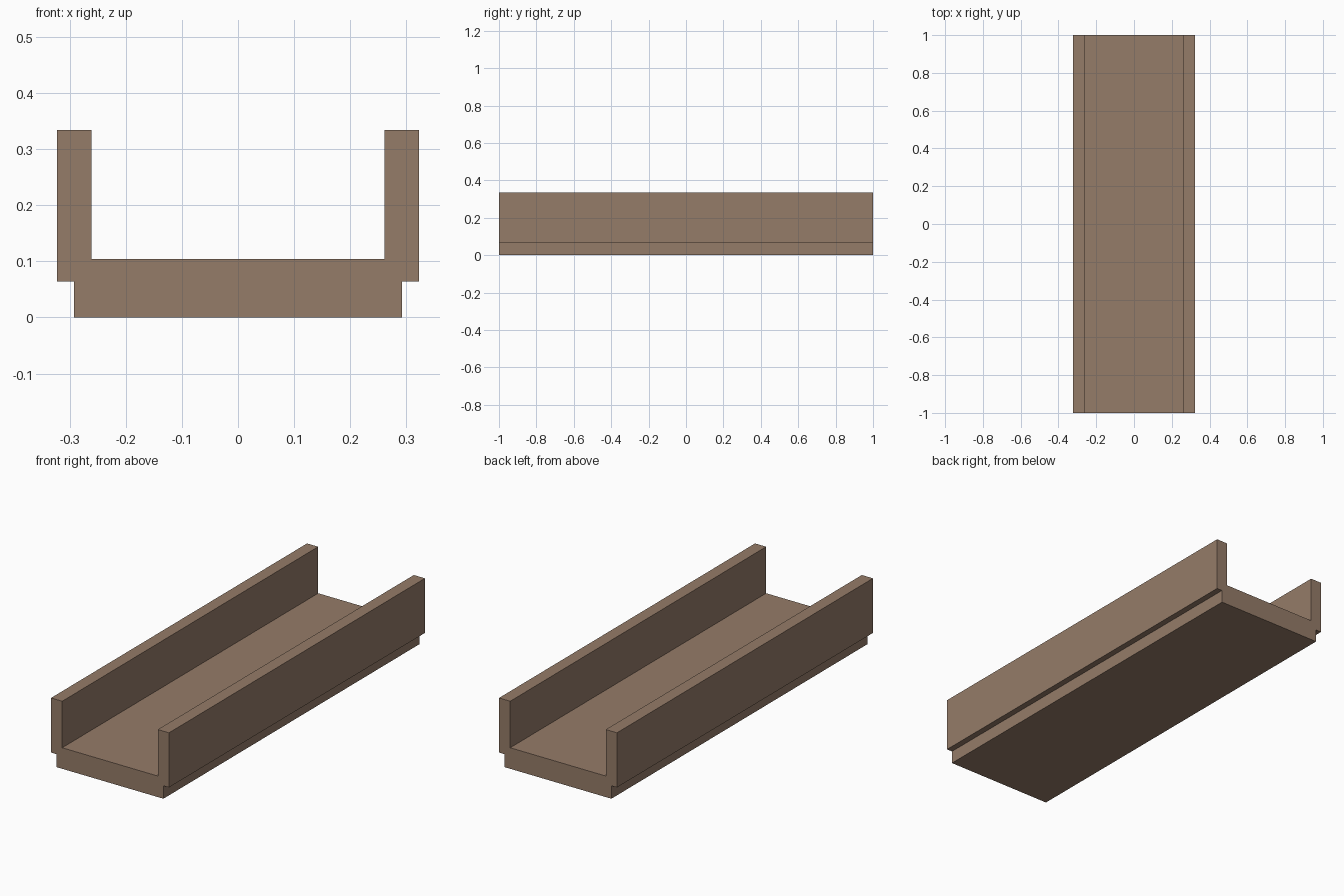
import bpy
import bmesh

if "Cube" in bpy.data.objects:
    bpy.data.objects.remove(bpy.data.objects["Cube"])

LENGTH = 2.0

# Right half of the channel cross-section (x, z), from the bottom up to the floor
half = [(0.292, 0.0), (0.292, 0.064), (0.3225, 0.064),
        (0.3225, 0.334), (0.2615, 0.334), (0.2615, 0.104)]
profile = half + [(-x, z) for x, z in reversed(half)]

# Sweep the mirrored profile along y
bm = bmesh.new()
face = bm.faces.new([bm.verts.new((x, -LENGTH / 2, z)) for x, z in profile])
swept = bmesh.ops.extrude_face_region(bm, geom=[face])
bmesh.ops.translate(bm, vec=(0, LENGTH, 0),
                    verts=[v for v in swept["geom"] if isinstance(v, bmesh.types.BMVert)])
bmesh.ops.recalc_face_normals(bm, faces=bm.faces)

mesh = bpy.data.meshes.new("trough_channel")
bm.to_mesh(mesh)
bm.free()

# Brown finish
brown = bpy.data.materials.new("brown")
brown.diffuse_color = (0.30, 0.20, 0.14, 1.0)
brown.use_nodes = True
brown.node_tree.nodes["Principled BSDF"].inputs["Base Color"].default_value = brown.diffuse_color
mesh.materials.append(brown)

channel = bpy.data.objects.new("trough_channel", mesh)
bpy.context.collection.objects.link(channel)
